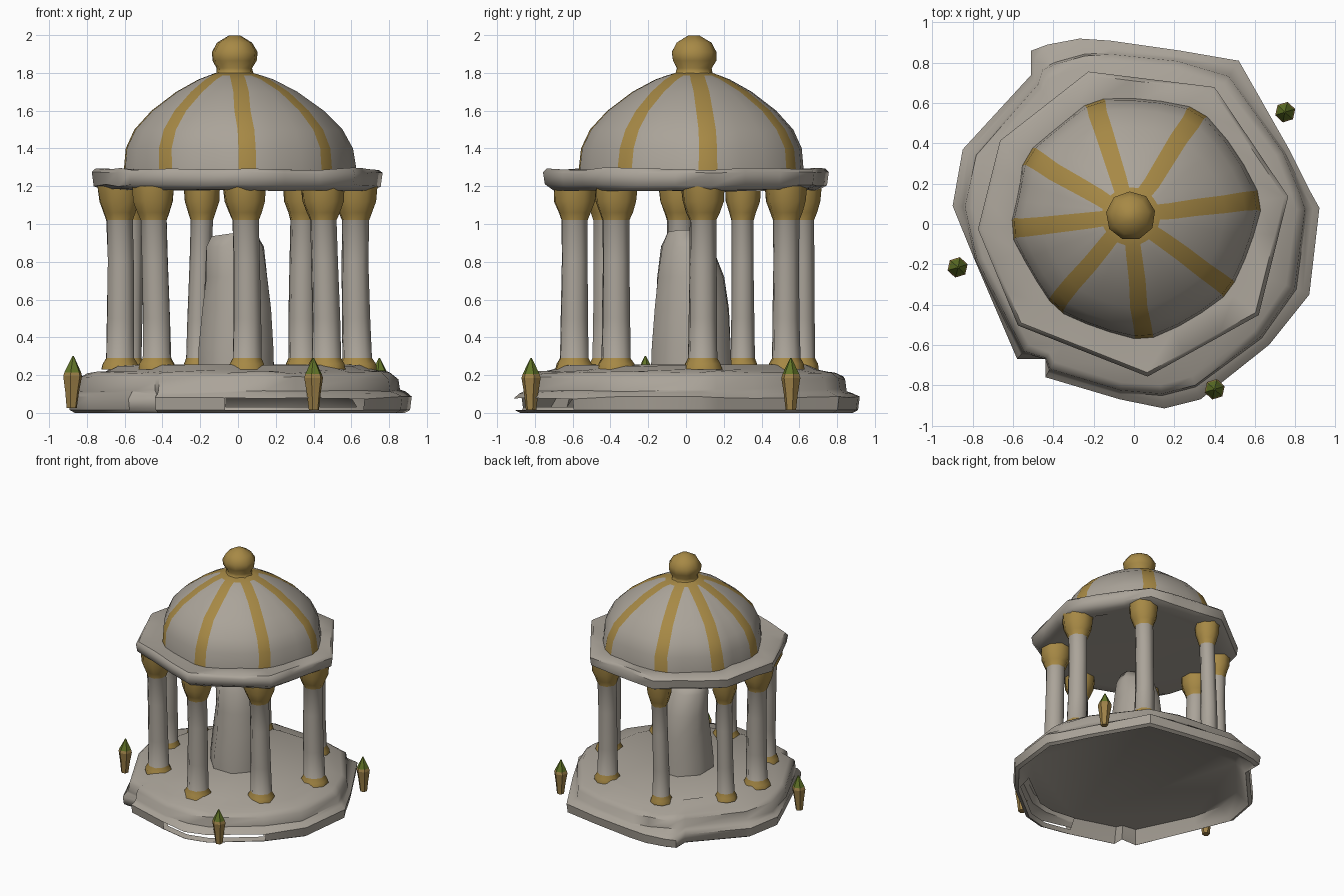
import bpy, bmesh, math, random
from math import sin, cos, radians, asin
from mathutils import Vector

random.seed(4)
cube = bpy.data.objects.get("Cube")
if cube:
    bpy.data.objects.remove(cube, do_unlink=True)


def material(name, rgb):
    m = bpy.data.materials.new(name)
    m.use_nodes = True
    m.diffuse_color = (*rgb, 1)
    m.node_tree.nodes["Principled BSDF"].inputs["Base Color"].default_value = (*rgb, 1)
    return m


STONE = material("grey stone", (.405, .37, .32))
GOLD = material("dull gold", (.385, .25, .06))
BROWN = material("lamp brown", (.34, .22, .065))
GREEN = material("moss green", (.12, .175, .02))


def loft(name, rings, mats, rule=lambda i, j: 0, skip=lambda i, j: False, angle=35):
    """Skin a stack of closed rings, cap both ends, colour faces by row and column."""
    bm = bmesh.new()
    rows = [[bm.verts.new(p) for p in ring] for ring in rings]
    n = len(rows[0])
    for i in range(len(rows) - 1):
        for j in range(n):
            if skip(i, j):
                continue
            k = (j + 1) % n
            f = bm.faces.new((rows[i][j], rows[i][k], rows[i + 1][k], rows[i + 1][j]))
            f.material_index = rule(i, j)
    bm.faces.new(rows[0][::-1]).material_index = rule(0, 0)
    bm.faces.new(rows[-1]).material_index = rule(len(rows) - 2, 0)
    bmesh.ops.recalc_face_normals(bm, faces=bm.faces)
    mesh = bpy.data.meshes.new(name)
    bm.to_mesh(mesh)
    bm.free()
    obj = bpy.data.objects.new(name, mesh)
    bpy.context.collection.objects.link(obj)
    for m in mats:
        mesh.materials.append(m)
    bpy.ops.object.select_all(action='DESELECT')
    obj.select_set(True)
    bpy.context.view_layer.objects.active = obj
    bpy.ops.object.shade_smooth_by_angle(angle=radians(angle))
    return obj


def circle(x, y, z, r, sides, turn=0.0, ry=None, jitter=0.0):
    ring = []
    for k in range(sides):
        a = turn + math.tau * k / sides
        s = 1 + random.uniform(-jitter, jitter)
        ring.append(Vector((x + r * s * cos(a), y + (ry or r) * s * sin(a), z)))
    return ring


# Weathered hollow base: worn outline, lower skirt, upper tier and floor
outline = [Vector(p) for p in (
    (-.51, .86), (-.43, .89), (-.27, .92), (-.12, .91), (.23, .86), (.52, .81), (.77, .37),
    (.87, .17), (.92, .08), (.87, -.35), (.67, -.6), (.33, -.87), (.15, -.915), (-.07, -.87),
    (-.44, -.76), (-.44, -.67), (-.58, -.67), (-.79, -.18), (-.9, .09), (-.85, .37), (-.51, .74))]
outline.reverse()
base_steps = (  # scale, height, roundness
    (.88, .1, .4), (.94, .03, 0), (.96, 0, 0), (.99, .015, 0), (1, .08, 0), (.97, .105, .1),
    (.955, .12, .5), (.945, .185, .5), (.9, .215, .6), (.8, .225, 1), (.74, .25, 1))
base_rings = []
for s, z, rnd in base_steps:
    ring = []
    for p in outline:
        r = (p.length * (1 - rnd) + .88 * rnd) * s
        d = p.normalized() * r
        ring.append(Vector((d.x, d.y, z + (random.uniform(-.008, .008) if z > .05 else 0))))
    base_rings.append(ring)


def broken(i, j):
    p = (outline[j] + outline[(j + 1) % len(outline)]) / 2
    return i in (0, 3) and p.y < -.7 and p.x > 0


loft("base", base_rings, [STONE], skip=broken, angle=50)

# Eight columns; those at the back are slimmer
column_spots = ((.04, -.59, 1), (.46, -.37, 1), (.63, .09, 1), (.35, .53, .95),
                (-.2, .62, .8), (-.57, .3, .8), (-.63, -.03, 1), (-.44, -.42, 1))
column_profile = ((.105, .23), (.098, .26), (.08, .29), (.077, .5), (.073, .8), (.074, 1.02),
                  (.09, 1.06), (.113, 1.12), (.12, 1.2))
for n, (cx, cy, size) in enumerate(column_spots):
    rings = []
    for r, z in column_profile:
        lean = .01 * sin(3 * z + n)
        rings.append(circle(cx + lean, cy, z, r * size, 8, math.atan2(cy, cx) + .39, jitter=.03))
    loft(f"column_{n + 1}", rings, [STONE, GOLD],
         lambda i, j: int(i < 2 or i >= 5), angle=65)

# Octagonal roof slab with worn edges
slab_angles = [radians(a) for a in (-85, -37, 9, 59, 107, 149, 183, 222)]
slab_rings = []
for r, z in ((.64, 1.18), (.72, 1.18), (.765, 1.205), (.775, 1.27), (.755, 1.292), (.62, 1.285)):
    ring = []
    for n, a in enumerate(slab_angles):
        b = slab_angles[(n + 1) % 8]
        p = Vector((r * cos(a), .015 + r * sin(a), z))
        q = Vector((r * cos(b), .015 + r * sin(b), z))
        for t in (0, .33, .67):
            v = p.lerp(q, t)
            v.z += random.uniform(-.007, .007)
            ring.append(v)
    slab_rings.append(ring)
loft("roof_slab", slab_rings, [STONE], angle=50)

# Dome: each corner carries a gold rib strip, with stone panels between
rib_corners = [(radians(a), k) for a, k in (
    (-86, .95), (-36, .935), (9, 1.01), (60, 1.02), (109, 1.02), (149, 1.02), (184, 1), (227, .95))]
dome_profile = ((.615, 1.28), (.6, 1.4), (.55, 1.5), (.455, 1.6), (.32, 1.7), (.2, 1.765),
                (.145, 1.785), (.1, 1.8))
dome_rings = []
for row, (r, z) in enumerate(dome_profile):
    t = row / (len(dome_profile) - 1)
    ring = []
    for n, (a, near) in enumerate(rib_corners):
        b, far = rib_corners[(n + 1) % 8]
        b += math.tau if b < a else 0
        wobble = random.uniform(-.01, .01)
        half = asin((.05 - .014 * t) / r)
        start, end = a + half, b - half
        for ang, k in ((a - half + wobble, near), (start + wobble, near),
                       (start + (end - start) / 3, .97 * (near * 2 + far) / 3),
                       (start + (end - start) * 2 / 3, .97 * (near + far * 2) / 3)):
            k += (1 - k) * t
            ring.append(Vector((.01 - .03 * t + r * k * cos(ang), .015 + .025 * t + r * k * sin(ang), z)))
    dome_rings.append(ring)
loft("dome", dome_rings, [STONE, GOLD],
     lambda i, j: int(j % 4 == 0 or i == len(dome_profile) - 2), angle=50)

# Finial: flared neck and lumpy ball
finial_profile = ((.12, 1.78), (.1, 1.8), (.095, 1.825), (.118, 1.865), (.124, 1.91), (.095, 1.96), (.03, 1.998))
loft("finial", [circle(-.018, .04, z, r, 9, .2, jitter=.03) for r, z in finial_profile],
     [GOLD], angle=60)

# Standing stone in the middle
stone_profile = (  # x, y, half width, half depth, height
    (-.01, .03, .215, .235, .23), (-.01, .03, .208, .225, .35), (-.005, .03, .195, .21, .55),
    (-.01, .025, .175, .19, .72), (-.015, .005, .16, .145, .88), (-.025, -.01, .12, .09, .955))
stone = [circle(x, y, z, w, 8, .39, d, .03) for x, y, w, d, z in stone_profile]
for v in stone[-1]:
    v.z += .14 * v.x
loft("standing_stone", stone, [STONE], angle=60)

# Ground lamps: tapered body with a pointed green top
lamps = ((-.875, -.215, .01, .03), (.4, -.82, 0, -.01), (.75, .555, 0, -.02))
for n, (x, y, lift, lean) in enumerate(lamps):
    rings = []
    for r, z in ((.028, .015), (.038, .1), (.052, .185), (.046, .205), (.004, .29)):
        rings.append(circle(x - lean * (.2 - z), y, z + lift, r, 6, .3))
    loft(f"ground_lamp_{n + 1}", rings, [BROWN, GREEN], lambda i, j: int(i >= 3), angle=20)
